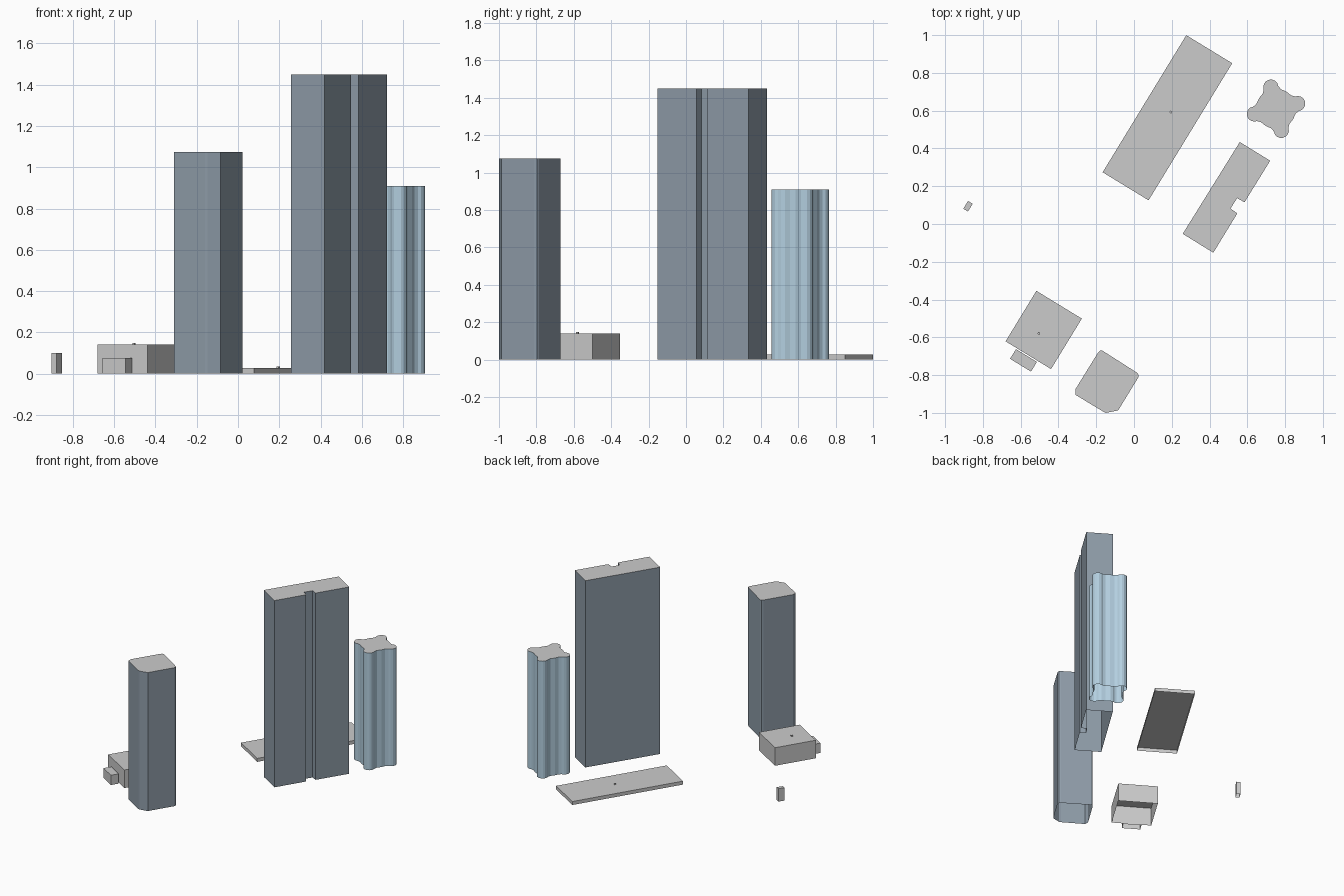
import bpy, bmesh, math
from mathutils import Vector

if "Cube" in bpy.data.objects:
    bpy.data.objects.remove(bpy.data.objects["Cube"])

STREET = math.radians(58.6)   # direction of the block's street grid


def material(name, rgb):
    m = bpy.data.materials.new(name)
    m.diffuse_color = (*rgb, 1)
    m.use_nodes = True
    m.node_tree.nodes["Principled BSDF"].inputs["Base Color"].default_value = m.diffuse_color
    return m


SLATE = material("slate_glass", (0.27, 0.33, 0.39))
BLUE = material("blue_glass", (0.45, 0.62, 0.74))
ROOF = material("roof_grey", (0.8, 0.8, 0.8))


def building(name, outline, height, wall=None, base=0.0):
    """Extrude a plan (counter-clockwise) into walls and roof, open underneath."""
    bm = bmesh.new()
    low = [bm.verts.new((x, y, base)) for x, y in outline]
    top = [bm.verts.new((x, y, height)) for x, y in outline]
    n = len(outline)
    for i in range(n):
        j = (i + 1) % n
        bm.faces.new((low[i], low[j], top[j], top[i]))
    roof = bm.faces.new(top)
    roof.normal_update()
    if roof.normal.z < 0:
        bmesh.ops.reverse_faces(bm, faces=bm.faces[:])
    if wall:
        roof.material_index = 1
    me = bpy.data.meshes.new(name)
    bm.to_mesh(me)
    bm.free()
    if wall:
        me.materials.append(wall)
        me.materials.append(ROOF)
    ob = bpy.data.objects.new(name, me)
    bpy.context.collection.objects.link(ob)
    return ob


def rectangle(cx, cy, length, width):
    """Plan rectangle with its length along the street direction."""
    u = Vector((math.cos(STREET), math.sin(STREET))) * length / 2
    v = Vector((-math.sin(STREET), math.cos(STREET))) * width / 2
    c = Vector((cx, cy))
    return [c - u - v, c + u - v, c + u + v, c - u + v]


def lobed_plan(cx, cy, reach, lobe):
    """Square plan with a round bay on each corner and slightly bowed sides."""
    pts = []
    for k in range(4):
        a = STREET - math.radians(45) + k * math.pi / 2
        for s in range(-4, 5):
            t = a + math.radians(24 * s)
            pts.append((cx + reach * math.cos(a) + lobe * math.cos(t),
                        cy + reach * math.sin(a) + lobe * math.sin(t)))
        side = a + math.pi / 4
        for off in (-0.032, 0, 0.032):
            d = 0.106 if off == 0 else 0.102
            pts.append((cx + d * math.cos(side) - off * math.sin(side),
                        cy + d * math.sin(side) + off * math.cos(side)))
    return pts


# tall slab tower with a recess in its long front side
building("wide_tower", [(0.258, -0.052), (0.42, -0.152), (0.547, 0.056),
                        (0.511, 0.082), (0.546, 0.137), (0.585, 0.115),
                        (0.721, 0.335), (0.56, 0.434)], 1.45, SLATE)

# tower with cut and rounded corners
building("chamfered_tower", [(-0.309, -0.905), (-0.16, -0.995), (-0.148, -1.0),
                             (-0.084, -0.987), (0.023, -0.812), (0.023, -0.796),
                             (0.014, -0.786), (-0.168, -0.67), (-0.18, -0.67),
                             (-0.19, -0.68), (-0.309, -0.873)], 1.075, SLATE)

# tower with round corner bays
building("lobed_tower", lobed_plan(0.752, 0.61, 0.118, 0.04), 0.91, BLUE)

# low grey buildings
building("flat_podium", rectangle(0.177, 0.5625, 0.85, 0.285), 0.027)
building("low_hall", rectangle(-0.478, -0.561, 0.313, 0.282), 0.14)
building("hall_annex", rectangle(-0.585, -0.722, 0.06, 0.13), 0.076)
building("kiosk", rectangle(-0.879, 0.094, 0.048, 0.029), 0.1)

# tiny roof vents
building("podium_vent", rectangle(0.195, 0.593, 0.012, 0.012), 0.035, base=0.027)
building("hall_vent", rectangle(-0.504, -0.579, 0.012, 0.012), 0.148, base=0.14)
